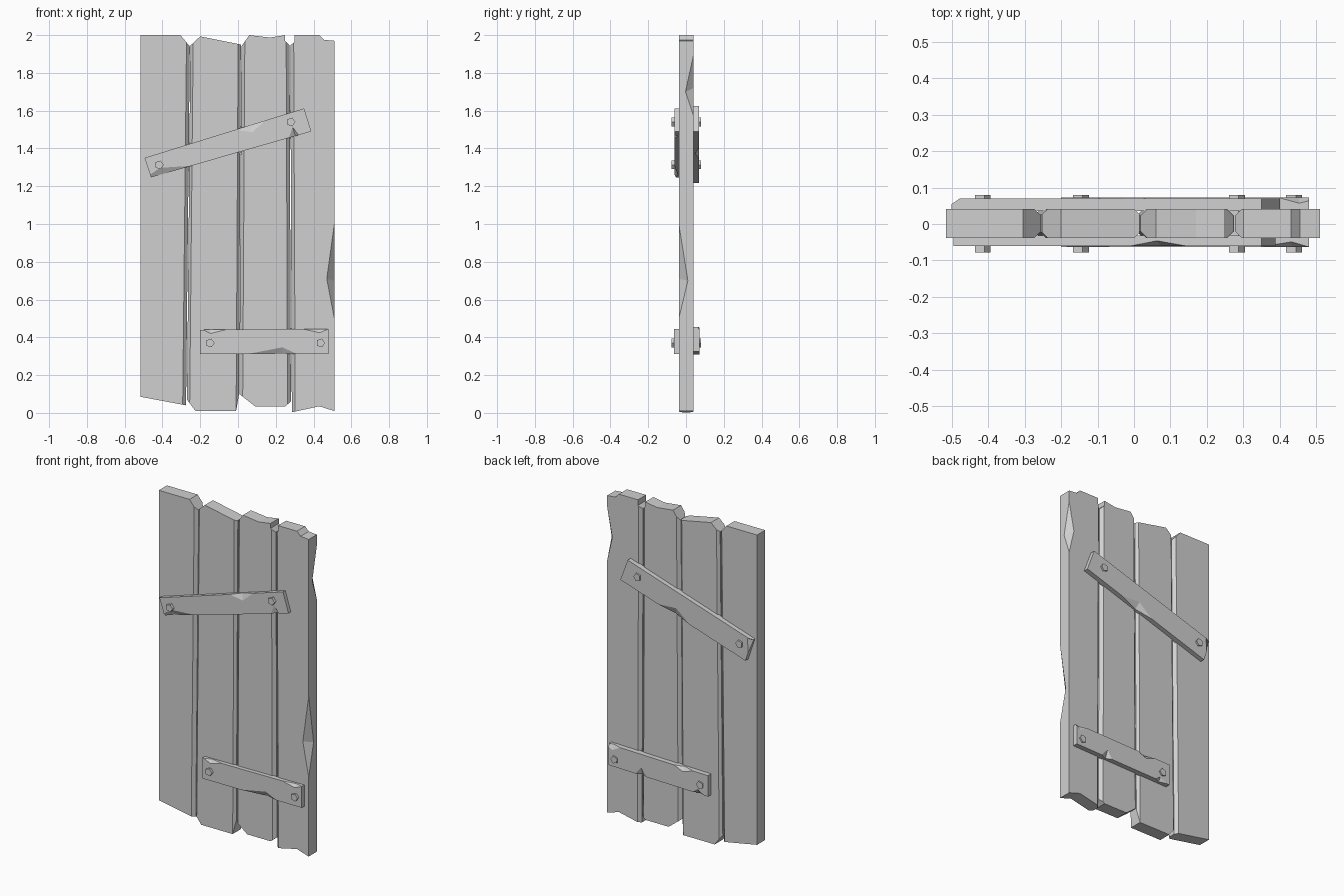
import bpy, bmesh
from mathutils import Vector

if "Cube" in bpy.data.objects:
    bpy.data.objects.remove(bpy.data.objects["Cube"])

grey = bpy.data.materials.new("plain grey")
grey.use_nodes = True
grey.diffuse_color = (0.63, 0.63, 0.63, 1)
grey.node_tree.nodes["Principled BSDF"].inputs["Base Color"].default_value = (0.63, 0.63, 0.63, 1)

FRONT, BACK = -0.038, 0.041


def finish(name, bm):
    bmesh.ops.recalc_face_normals(bm, faces=bm.faces)
    mesh = bpy.data.meshes.new(name)
    bm.to_mesh(mesh)
    bm.free()
    mesh.materials.append(grey)
    ob = bpy.data.objects.new(name, mesh)
    bpy.context.collection.objects.link(ob)
    return ob


def slab(outline, y0, y1):
    """Extrude an x-z outline from y0 to y1."""
    bm = bmesh.new()
    face = bm.faces.new([bm.verts.new((x, y0, z)) for x, z in outline])
    new = bmesh.ops.extrude_face_region(bm, geom=[face])["geom"]
    bmesh.ops.translate(bm, vec=(0, y1 - y0, 0),
                        verts=[v for v in new if isinstance(v, bmesh.types.BMVert)])
    bmesh.ops.recalc_face_normals(bm, faces=bm.faces)
    return bm


def chip(ob, a, b, c, d):
    """Knock a splinter out of edge a-b, leaving two facets that meet along c-d."""
    pts = [Vector(p) for p in (a, b, c, d)]
    mid = (pts[2] + pts[3]) / 2
    bm = bmesh.new()
    for p in pts:
        bm.verts.new(mid + (p - mid) * 1.4)
    bmesh.ops.convex_hull(bm, input=bm.verts)
    cutter = finish("chip_cutter", bm)
    cutter.hide_render = True
    mod = ob.modifiers.new("chip", "BOOLEAN")
    mod.operation, mod.solver, mod.object = "DIFFERENCE", "EXACT", cutter
    bpy.context.view_layer.objects.active = ob
    bpy.ops.object.modifier_apply(modifier=mod.name)
    bpy.data.objects.remove(cutter)


# Planks: ragged ends, with the long inner edges chamfered into grooves
def plank(name, outline):
    bm = slab(outline, FRONT, BACK)
    inner = [e for e in bm.edges
             if abs(e.verts[0].co.z - e.verts[1].co.z) > 1 and abs(e.verts[0].co.x) < 0.45]
    bmesh.ops.bevel(bm, geom=inner, offset=0.018, segments=1, affect="EDGES", clamp_overlap=True)
    return finish(name, bm)


plank("plank_1", [(-.515, .085), (-.515, 2), (-.305, 2), (-.255, 1.94), (-.275, .04)])
plank("plank_2", [(-.27, .07), (-.252, 1.945), (-.2, 1.993), (.015, 1.95),
                  (.005, .095), (-.01, .01), (-.225, .01)])
plank("plank_3", [(.007, .1), (.018, 1.94), (.06, 2), (.17, 1.987), (.25, 2),
                  (.25, 1.97), (.273, 1.945), (.28, .06), (.25, .035), (.09, .035)])
edge_plank = plank("plank_4", [(.285, .003), (.277, 1.945), (.3, 1.965), (.3, 2), (.43, 2),
                               (.455, 1.975), (.51, 1.97), (.51, .01), (.43, .035)])
chip(edge_plank, (.51, FRONT, .5), (.51, FRONT, 1.0), (.47, FRONT, .71), (.51, .01, .7))
chip(edge_plank, (.51, BACK, 1.57), (.51, BACK, 1.9), (.475, BACK, 1.72), (.51, -.003, 1.7))


# Battens: corners run top left, top right, bottom right, bottom left.
# Each chip is (edge, start, ridge, end, depth across face, depth into thickness).
def batten(name, corners, inside, outside, chips):
    ob = finish(name, slab(corners, inside, outside))
    into = 1 if inside > outside else -1
    for edge, start, ridge, end, depth, thick in chips:
        p, q = Vector(corners[edge]), Vector(corners[(edge + 1) % 4])
        d = (q - p).normalized()
        n = Vector((d.y, -d.x)) * depth

        def at(t, shift=Vector((0, 0)), y=outside):
            v = p.lerp(q, t) + shift
            return (v.x, y, v.y)
        chip(ob, at(start), at(end), at(ridge, n), at(ridge, y=outside + into * thick))
    return ob


TOP, RIGHT, BOTTOM, LEFT = range(4)
upper = [(-.495, 1.35), (.35, 1.612), (.388, 1.49), (-.46, 1.247)]
lower = [(-.2, .44), (.48, .445), (.48, .313), (-.2, .313)]
batten("upper_front_batten", upper, FRONT + .006, -.061,
       [(TOP, .57, .66, .76, .04, .015), (BOTTOM, .08, .1, .14, .05, .018),
        (BOTTOM, .75, .93, 1.06, .035, .018)])
batten("lower_front_batten", lower, FRONT + .006, -.063,
       [(TOP, .02, .08, .2, .02, .018), (TOP, .8, .93, 1.0, .02, .014),
        (BOTTOM, .25, .36, .62, .034, .02)])
batten("upper_back_batten", [(-.5, 1.355), (.35, 1.625), (.4, 1.49), (-.455, 1.218)],
       BACK - .006, .07,
       [(BOTTOM, .3, .43, .55, .045, .02), (LEFT, .4, .97, 1.1, .03, .02)])
batten("lower_back_batten", [(-.2, .44), (.48, .455), (.48, .325), (-.2, .31)],
       BACK - .006, .072,
       [(TOP, .15, .25, .34, .025, .02), (BOTTOM, .27, .33, .38, .05, .018),
        (BOTTOM, .85, .9, .97, .025, .015), (TOP, .88, .96, 1.05, .03, .015)])

# Five-sided bolts passing through both battens
for name, x, z in (("upper_right_bolt", -.417, 1.313), ("upper_left_bolt", .28, 1.54),
                   ("lower_right_bolt", -.148, .37), ("lower_left_bolt", .437, .37)):
    bpy.ops.mesh.primitive_cylinder_add(vertices=5, radius=.024, depth=.158,
                                        location=(x, .001, z), rotation=(1.5708, .3, 0))
    bolt = bpy.context.object
    bolt.name = name
    bolt.data.materials.append(grey)
